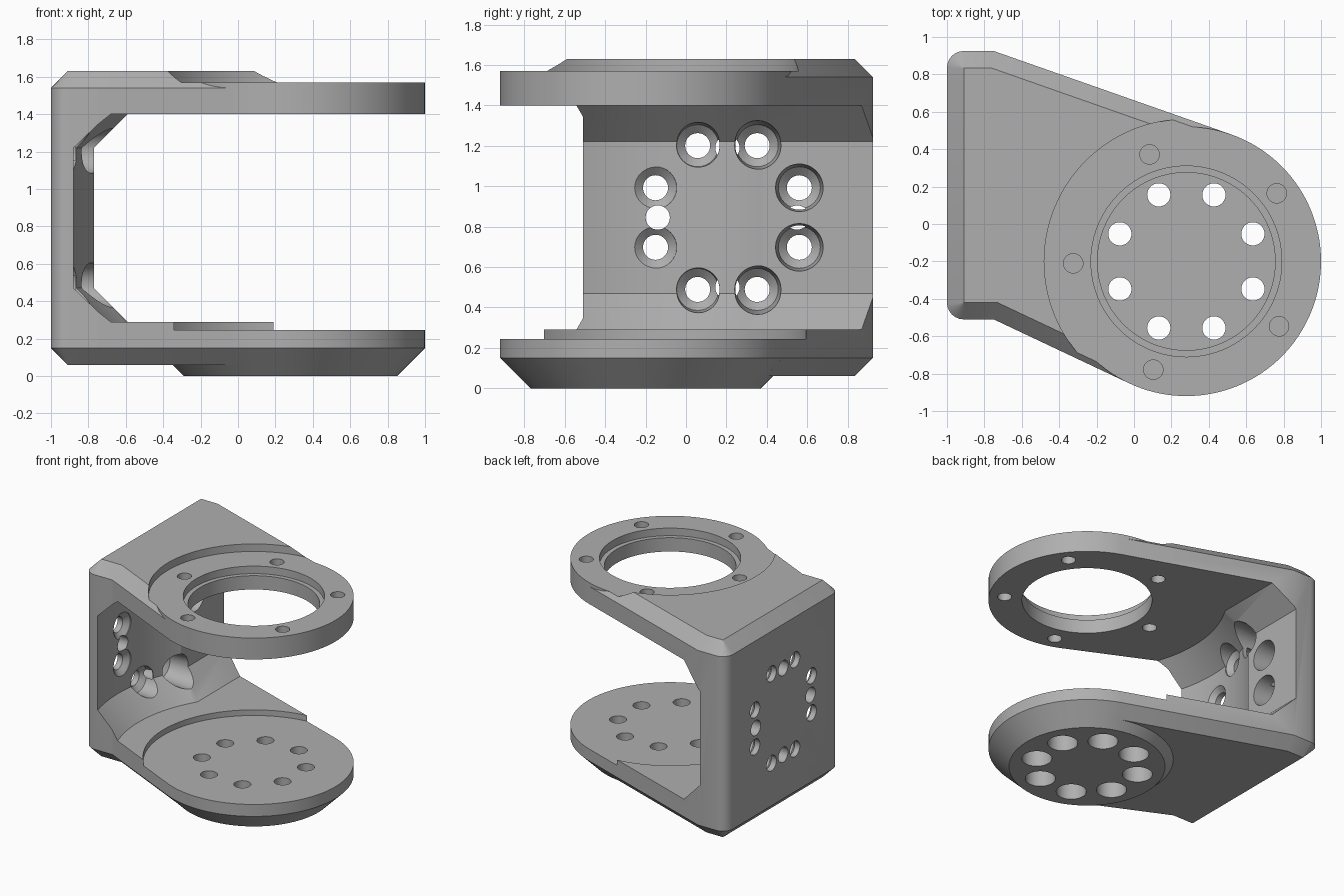
import bpy, bmesh
from math import pi, cos, sin, acos, atan2, hypot, radians
from mathutils import Matrix, Vector

cube = bpy.data.objects.get("Cube")
if cube:
    bpy.data.objects.remove(cube, do_unlink=True)

AXIS = Vector((0.28, -0.2))      # vertical axis of both discs
DISC_R = 0.72
WALL_MID = Vector((0, 0.205, 0.845))
X_AXIS = Matrix.Rotation(pi / 2, 4, 'Y')

grey = bpy.data.materials.new("machined grey")
grey.use_nodes = True
colour = (0.43, 0.43, 0.43, 1)
grey.diffuse_color = colour
grey.node_tree.nodes["Principled BSDF"].inputs["Base Color"].default_value = colour


def make(name, bm):
    bmesh.ops.recalc_face_normals(bm, faces=bm.faces[:])
    mesh = bpy.data.meshes.new(name)
    bm.to_mesh(mesh)
    bm.free()
    mesh.materials.append(grey)
    ob = bpy.data.objects.new(name, mesh)
    bpy.context.collection.objects.link(ob)
    return ob


def stack(bm, rings):
    """Skin a list of equal-length rings and cap both ends."""
    loops = [[bm.verts.new(p) for p in ring] for ring in rings]
    n = len(loops[0])
    for a, b in zip(loops, loops[1:]):
        for i in range(n):
            j = (i + 1) % n
            bm.faces.new((a[i], a[j], b[j], b[i]))
    bm.faces.new(loops[0][::-1])
    bm.faces.new(loops[-1])


def lathes(name, profile, places, seg=32):
    """Turned solids from (radius, height) points, one per placement matrix."""
    bm = bmesh.new()
    for m in places:
        stack(bm, [[m @ Vector((r * cos(2 * pi * i / seg), r * sin(2 * pi * i / seg), h))
                    for i in range(seg)] for r, h in profile])
    return make(name, bm)


def boolean(body, tool, operation):
    mod = body.modifiers.new(operation, 'BOOLEAN')
    mod.operation = operation
    mod.solver = 'EXACT'
    mod.object = tool
    bpy.context.view_layer.objects.active = body
    bpy.ops.object.modifier_apply(modifier=mod.name)
    bpy.data.objects.remove(tool, do_unlink=True)


def cut(body, tool):
    boolean(body, tool, 'DIFFERENCE')


def ring_on_disc(count, radius, start):
    return [Matrix.Translation((AXIS.x + radius * cos(start + 2 * pi * i / count),
                                AXIS.y + radius * sin(start + 2 * pi * i / count), 0))
            for i in range(count)]


def ring_on_wall(count, radius, start):
    out = []
    for i in range(count):
        a = start + 2 * pi * i / count
        out.append(Matrix.Translation(WALL_MID + Vector((0, radius * cos(a), radius * sin(a)))) @ X_AXIS)
    return out


def outline(inset, z):
    """Rounded wall corners running out to the tangent points of the disc."""
    pts = []
    for side, y in ((1, 0.925), (-1, -0.51)):
        half = [(-0.91 - (0.0901 - inset) * cos(a), y - side * 0.09 + side * (0.0901 - inset) * sin(a))
                for a in (radians(15 * k) for k in range(7))]
        bend = Vector((-0.75, y))
        v = bend - AXIS
        ang = atan2(v.y, v.x) - side * acos(DISC_R / v.length)
        n = Vector((cos(ang), sin(ang)))
        flat = Vector((0, side))
        p = bend - inset * (flat + n) / (1 + flat.dot(n))
        t = AXIS + n * (DISC_R - inset)
        half += [tuple(p), tuple(t)]
        pts += half if side > 0 else half[::-1]
    return [(x, y, z) for x, y in pts]


centre = [Matrix.Translation((AXIS.x, AXIS.y, 0))]

# Solid block with chamfered top and bottom edges
bm = bmesh.new()
stack(bm, [outline(0.09, 0.06), outline(0, 0.15), outline(0, 1.54), outline(0.09, 1.63)])
bracket = make("bracket", bm)

# Lower disc with its cone, and upper ring blank
boolean(bracket, lathes("lower_disc", [(0.57, 0), (DISC_R, 0.15), (DISC_R, 0.27)], centre, 128), 'UNION')
boolean(bracket, lathes("upper_disc", [(DISC_R, 1.37), (DISC_R, 1.6)], centre, 128), 'UNION')

# Opening between the arms: straight pocket, then a turned clearance
profile = [(-0.77, 0.47), (-0.59, 0.29), (2, 0.29), (2, 1.4), (-0.59, 1.4), (-0.77, 1.22)]
bm = bmesh.new()
stack(bm, [[(x, y, z) for x, z in profile] for y in (-2, 2)])
cut(bracket, make("pocket", bm))
cut(bracket, lathes("clearance", [(1.02, 0.29), (1.2, 0.47), (1.2, 1.22), (1.02, 1.4)], centre, 160))

# Circular recesses that leave the raised pads
cut(bracket, lathes("top_recess", [(0.76, 1.57), (0.76, 1.9)], centre, 128))
cut(bracket, lathes("floor_recess", [(0.8, 0.245), (0.8, 0.5)], centre, 128))

# Stepped bore and bolt holes of the upper ring
cut(bracket, lathes("bore", [(0.475, 1.2), (0.475, 1.51), (0.51, 1.51), (0.51, 1.8)], centre, 96))
cut(bracket, lathes("ring_bolts", [(0.052, 1.2), (0.052, 1.8)], ring_on_disc(5, 0.605, radians(37))))

# Counterbored holes of the lower disc
cut(bracket, lathes("disc_bolts", [(0.11, -0.2), (0.11, 0.15), (0.062, 0.15), (0.062, 0.6)],
                    ring_on_disc(8, 0.385, pi / 8)))

# Countersunk holes and short pin holes of the wall
cut(bracket, lathes("wall_bolts", [(0.062, -1.2), (0.062, -0.955), (0.104, -0.918),
                                   (0.118, -0.77), (0.135, -0.5)], ring_on_wall(8, 0.385, pi / 8)))
cut(bracket, lathes("wall_pins", [(0.06, -1.2), (0.06, -0.87)], ring_on_wall(4, 0.345, 0)))

# Smooth round surfaces, keep machined edges sharp
bpy.ops.object.select_all(action='DESELECT')
bracket.select_set(True)
bpy.context.view_layer.objects.active = bracket
bpy.ops.object.shade_smooth_by_angle(angle=radians(25))
